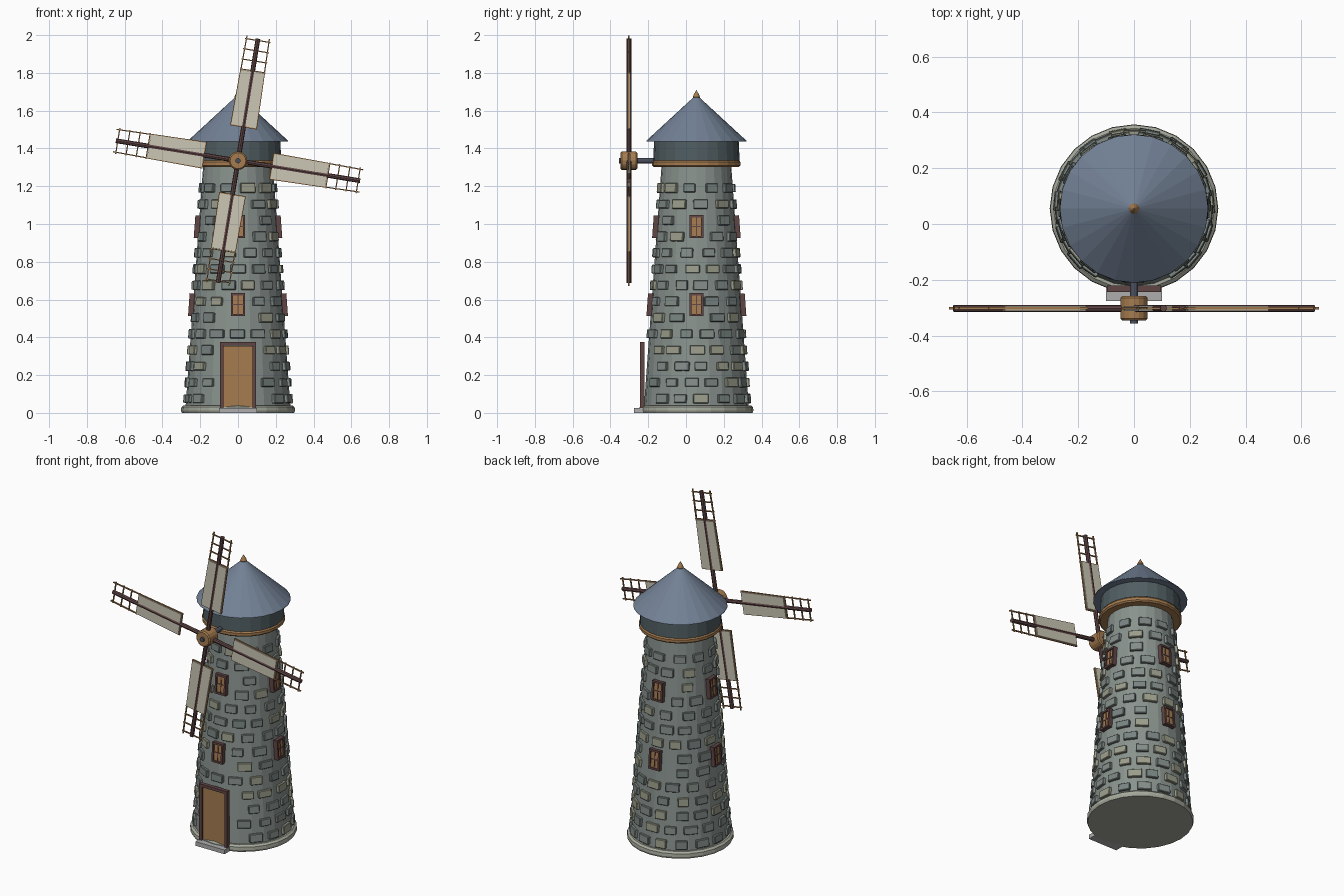
import bpy, bmesh, math, random
from mathutils import Matrix, Vector

if "Cube" in bpy.data.objects:
    bpy.data.objects.remove(bpy.data.objects["Cube"])

random.seed(4)
CY = 0.055            # tower axis in y
SIDES = 24
T, R = Matrix.Translation, Matrix.Rotation


def material(name, rgb):
    m = bpy.data.materials.new(name)
    m.diffuse_color = (*rgb, 1)
    m.use_nodes = True
    m.node_tree.nodes["Principled BSDF"].inputs["Base Color"].default_value = m.diffuse_color
    return m


WALL = material("wall_stone", (0.25, 0.29, 0.27))
STONES = [material("stone_grey", (0.23, 0.27, 0.25)),
          material("stone_dark", (0.19, 0.23, 0.22)),
          material("stone_pale", (0.33, 0.34, 0.26))]
BASE = material("base_stone", (0.38, 0.40, 0.33))
STEP = material("step_stone", (0.42, 0.42, 0.42))
ROOF = material("roof_slate", (0.17, 0.22, 0.30))
CAP = material("cap_slate", (0.08, 0.11, 0.12))
WOOD = material("light_wood", (0.38, 0.20, 0.08))
DARK = material("dark_wood", (0.12, 0.06, 0.06))
IRON = material("iron", (0.07, 0.08, 0.11))
CLOTH = material("sail_cloth", (0.60, 0.57, 0.46))


def finish(name, bm, mat):
    bmesh.ops.recalc_face_normals(bm, faces=bm.faces)
    me = bpy.data.meshes.new(name)
    bm.to_mesh(me)
    bm.free()
    me.materials.append(mat)
    ob = bpy.data.objects.new(name, me)
    bpy.context.collection.objects.link(ob)
    return ob


def box(bm, m, centre, size):
    bmesh.ops.create_cube(bm, size=1, matrix=m @ T(centre) @ Matrix.Diagonal((*size, 1)))


def rod(bm, m, z0, z1, r, n=8):
    bmesh.ops.create_cone(bm, cap_ends=True, segments=n, radius1=r, radius2=r,
                          depth=z1 - z0, matrix=m @ T((0, 0, (z0 + z1) / 2)))


def lathe(name, profile, mat, m=T((0, CY, 0)), n=SIDES):
    """Revolve (radius, z) points; the ends are capped or meet at a point."""
    bm = bmesh.new()
    rings = []
    for r, z in profile:
        if r == 0:
            rings.append([bm.verts.new(m @ Vector((0, 0, z)))] * n)
        else:
            rings.append([bm.verts.new(m @ Vector((r * math.cos(2 * math.pi * i / n),
                          r * math.sin(2 * math.pi * i / n), z))) for i in range(n)])
    for a, b in zip(rings, rings[1:]):
        for i in range(n):
            j = (i + 1) % n
            bm.faces.new(list(dict.fromkeys((a[i], a[j], b[j], b[i]))))
    for ring in (rings[0], rings[-1]):
        if ring[0] is not ring[1]:
            bm.faces.new(ring)
    return finish(name, bm, mat)


def radius(z):
    return 0.28 - 0.073 * z


def on_wall(az, z):
    """Frame on the wall: local x sideways, -y outward, z up the slope."""
    return T((0, CY, 0)) @ R(az, 4, 'Z') @ T((0, -radius(z), z)) @ R(-0.073, 4, 'X')


# tower, base, cap and roof
lathe("tower_wall", [(radius(0.01), 0.01), (radius(1.32), 1.32)], WALL)
lathe("base_ring", [(0.297, 0), (0.302, 0.012), (0.300, 0.03), (0.288, 0.04)], BASE)
lathe("wooden_collar", [(0.18, 1.303), (0.226, 1.303), (0.234, 1.311), (0.234, 1.327),
                        (0.226, 1.337), (0.18, 1.337)], WOOD)
lathe("cap_wall", [(0.229, 1.335), (0.224, 1.44)], CAP)
lathe("roof", [(0.266, 1.436), (0.264, 1.442), (0, 1.685)], ROOF)
lathe("finial", [(0.014, 1.66), (0.019, 1.673), (0.014, 1.685), (0, 1.71)], WOOD, n=12)

# wall stones in staggered rows, leaving room for door and windows
WINDOW_Z = (0.572, 0.985)
stones = [bmesh.new() for _ in STONES]
for row in range(14):
    z = 0.075 + 0.0858 * row
    count = round(2 * math.pi * radius(z) / 0.112)
    for k in range(count):
        az = 2 * math.pi * (k + 0.5 * (row % 2) + random.uniform(-0.08, 0.08)) / count
        w, h = random.uniform(0.062, 0.082), random.uniform(0.042, 0.052)
        side = (az + math.pi / 4) % (math.pi / 2) - math.pi / 4
        front = (az + math.pi) % (2 * math.pi) - math.pi
        if abs(side) * radius(z) < 0.07 and any(abs(z - wz) < 0.08 for wz in WINDOW_Z):
            continue
        if abs(front) * radius(z) < 0.125 and z < 0.39:
            continue
        i = random.choices((0, 1, 2), (5, 3, 2))[0]
        box(stones[i], on_wall(az, z), (0, 0, 0), (w, 0.026, h))
for bm, mat in zip(stones, STONES):
    ob = finish("wall_stones", bm, mat)
    bev = ob.modifiers.new("bevel", 'BEVEL')
    bev.width, bev.segments = 0.003, 1

# windows: four sides, two floors
panes, frames = bmesh.new(), bmesh.new()
for z in WINDOW_Z:
    for q in range(4):
        m = on_wall(q * math.pi / 2, z)
        box(panes, m, (0, -0.002, 0), (0.056, 0.024, 0.104))
        for s in (-1, 1):
            box(frames, m, (s * 0.031, -0.004, 0), (0.011, 0.036, 0.12))
            box(frames, m, (0, -0.004, s * 0.0545), (0.062, 0.036, 0.011))
        box(frames, m, (0, -0.008, 0), (0.005, 0.018, 0.1))
        box(frames, m, (0, -0.008, 0), (0.052, 0.018, 0.005))
finish("window_panes", panes, WOOD)
finish("window_frames", frames, DARK)

# door, frame and step
I = Matrix.Identity(4)
bm = bmesh.new()
box(bm, I, (0, -0.227, 0.19), (0.165, 0.014, 0.33))
finish("door", bm, WOOD)
bm = bmesh.new()
for s in (-1, 1):
    box(bm, I, (s * 0.087, -0.232, 0.2), (0.018, 0.024, 0.35))
box(bm, I, (0, -0.232, 0.366), (0.192, 0.024, 0.018))
finish("door_frame", bm, DARK)
bm = bmesh.new()
box(bm, I, (0, -0.235, 0.013), (0.2, 0.08, 0.026))
finish("door_step", bm, STEP)

# hub and axle: local z points backward along +y
HUB = T((0, -0.302, 1.335))
AXIS = HUB @ R(-math.pi / 2, 4, 'X')
lathe("hub", [(0.042, -0.044), (0.049, -0.037), (0.049, 0.037), (0.042, 0.044)],
      WOOD, AXIS, 16)
bm = bmesh.new()
rod(bm, AXIS, -0.054, 0.2, 0.014, 12)
finish("axle", bm, IRON)

# four sails: spar, cloth, side rails and rungs
spars, cloths, rails = bmesh.new(), bmesh.new(), bmesh.new()
for q in range(4):
    m = HUB @ R(math.radians(9.3) + q * math.pi / 2, 4, 'Y')
    rod(spars, m, 0.03, 0.655, 0.0125)
    c = [(x, y, z) for z, w in ((0.185, 0.066), (0.478, 0.062))
         for x, y in ((-w, -0.009), (w, -0.009), (w, 0.009), (-w, 0.009))]
    v = [cloths.verts.new(m @ Vector(p)) for p in c]
    for f in ((0, 1, 2, 3), (4, 5, 6, 7), (0, 1, 5, 4), (1, 2, 6, 5), (2, 3, 7, 6), (3, 0, 4, 7)):
        cloths.faces.new([v[i] for i in f])
    for s in (-1, 1):
        tilt = m @ T((s * 0.0685, 0, 0.18)) @ R(-s * 0.018, 4, 'Y')
        box(rails, tilt, (0, 0, 0.241), (0.006, 0.008, 0.482))
    for z in (0.182, 0.482, 0.535, 0.59, 0.645):
        box(rails, m, (0, 0, z), (0.138, 0.007, 0.006))
finish("sail_spars", spars, DARK)
finish("sail_cloths", cloths, CLOTH)
finish("sail_lattice", rails, WOOD)
